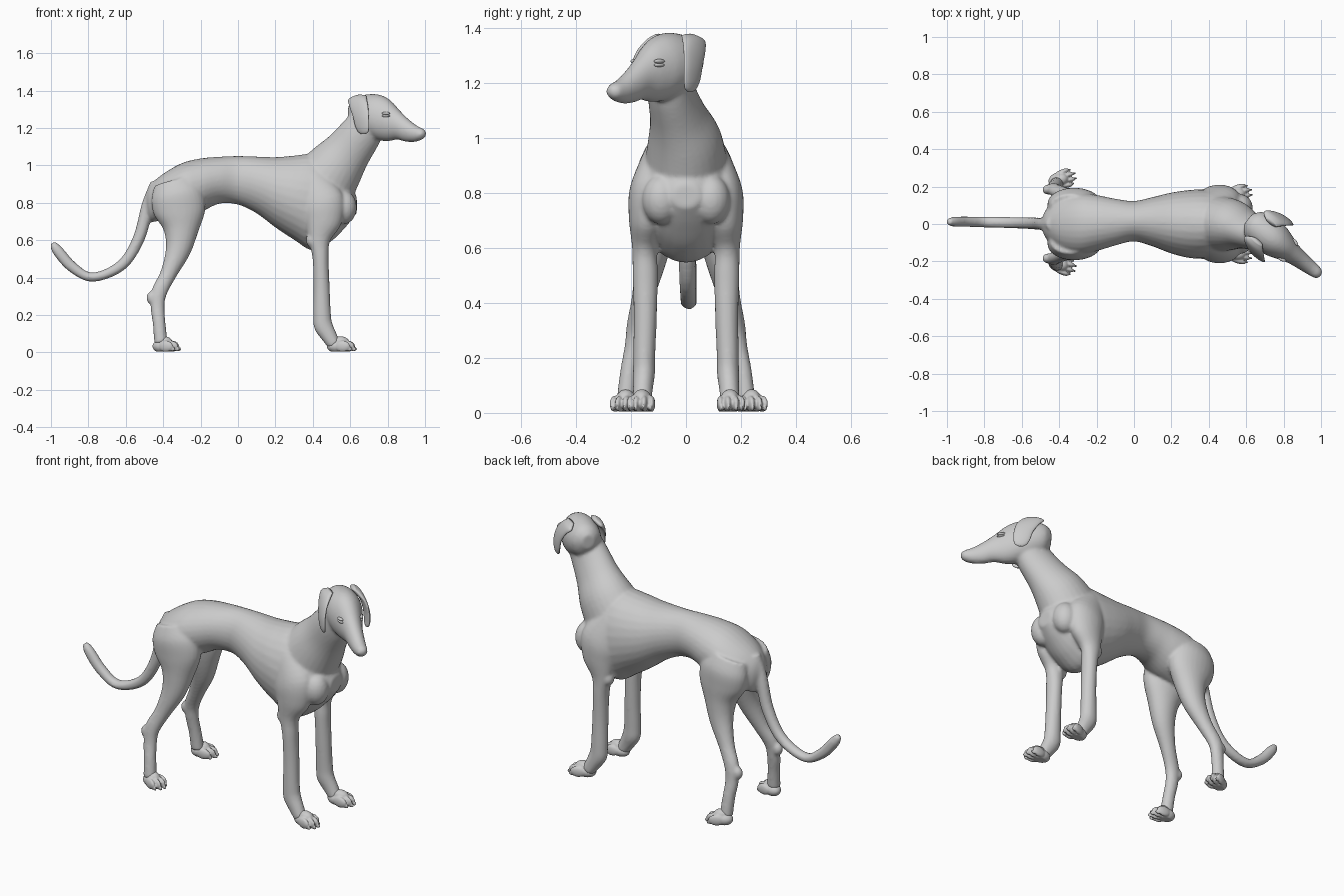
import bpy, bmesh, math
from mathutils import Vector, Matrix

V = Vector


def catmull(a, b, c, d, t):
    return 0.5 * (2 * b + (c - a) * t + (2 * a - 5 * b + 4 * c - d) * t * t
                  + (3 * b - a - 3 * c + d) * t ** 3)


def loft(bm, rings, sides=28, sub=5):
    """Skin rings (centre, side vector, up vector), smoothed along the length."""
    dense = []
    n = len(rings)
    for i in range(n - 1):
        q = [rings[max(0, min(n - 1, i + k))] for k in (-1, 0, 1, 2)]
        for s in range(sub):
            dense.append([catmull(*(r[j] for r in q), s / sub) for j in range(3)])
    dense.append(rings[-1])
    loops = []
    for c, u, v in dense:
        loops.append([bm.verts.new(c + u * math.cos(a) + v * math.sin(a))
                      for a in (2 * math.pi * k / sides for k in range(sides))])
    faces = []
    for p, q in zip(loops, loops[1:]):
        for k in range(sides):
            m = (k + 1) % sides
            faces.append(bm.faces.new((p[k], p[m], q[m], q[k])))
    faces += [bm.faces.new(loops[0]), bm.faces.new(loops[-1])]
    bmesh.ops.recalc_face_normals(bm, faces=faces)


def tube(bm, pts, flip=1):
    """Loft along a path of (x, y, z, lateral radius, in-plane radius)."""
    rings = []
    for i, (x, y, z, a, b) in enumerate(pts):
        p, q = pts[max(0, i - 1)], pts[min(len(pts) - 1, i + 1)]
        t = V((q[0] - p[0], (q[1] - p[1]) * flip, q[2] - p[2])).normalized()
        side = V((0, 1, 0))
        side = (side - t * side.dot(t)).normalized()
        rings.append((V((x, y * flip, z)), side * a, t.cross(side) * b))
    loft(bm, rings)


def blob(bm, loc, radii, yaw=0):
    m = Matrix.Translation(loc) @ Matrix.Rotation(yaw, 4, 'Z') @ Matrix.Diagonal((*radii, 1))
    bmesh.ops.create_uvsphere(bm, u_segments=20, v_segments=12, radius=1, matrix=m)


def finish(name, bm, voxel=0, smooth=0, floor=False):
    me = bpy.data.meshes.new(name)
    bm.to_mesh(me)
    bm.free()
    ob = bpy.data.objects.new(name, me)
    bpy.context.collection.objects.link(ob)
    bpy.ops.object.select_all(action='DESELECT')
    ob.select_set(True)
    bpy.context.view_layer.objects.active = ob
    if voxel:
        r = ob.modifiers.new("fuse", 'REMESH')
        r.mode, r.voxel_size = 'VOXEL', voxel
        bpy.ops.object.modifier_apply(modifier=r.name)
    if smooth:
        s = ob.modifiers.new("relax", 'SMOOTH')
        s.factor, s.iterations = 0.5, smooth
        bpy.ops.object.modifier_apply(modifier=s.name)
    if floor:
        for v in ob.data.vertices:
            v.co.z = max(v.co.z, 0.005)
    bpy.ops.object.shade_smooth()
    return ob


# head frame: turned towards -y
D, P, SKULL = V((0.79, -0.61, 0)), V((0.61, 0.79, 0)), V((0.68, -0.03, 0))


def head(s, p, z):
    return SKULL + D * s + P * p + V((0, 0, z))


body = bmesh.new()

# torso: x, centre y, top, bottom, half width
torso = [(-.492, 0, .85, .77, .03), (-.465, 0, .90, .70, .085), (-.40, 0, .955, .71, .14),
         (-.30, 0, 1.012, .72, .165), (-.20, .005, 1.037, .75, .15), (-.10, .01, 1.046, .795, .125),
         (0, .015, 1.05, .79, .108), (.10, .012, 1.047, .743, .132), (.20, .005, 1.044, .668, .163),
         (.30, 0, 1.052, .602, .182), (.40, 0, 1.06, .545, .185), (.50, 0, 1.02, .595, .165),
         (.58, 0, .93, .675, .12), (.635, 0, .83, .745, .05)]
loft(body, [(V((x, y, (t + b) / 2)), V((0, w, 0)), V((0, 0, (t - b) / 2)))
            for x, y, t, b, w in torso])

# neck
tube(body, [(.42, 0, .85, .16, .19), (.52, -.005, .99, .135, .155), (.59, -.03, 1.08, .103, .127),
            (.66, -.055, 1.175, .086, .112), (.715, -.065, 1.26, .08, .095)])

# skull and muzzle: distance along head, top, bottom, half width
skull = [(-.09, 1.33, 1.25, .035), (-.05, 1.365, 1.19, .08), (.03, 1.381, 1.15, .098),
         (.10, 1.376, 1.133, .092), (.16, 1.348, 1.13, .073), (.22, 1.298, 1.138, .054),
         (.28, 1.252, 1.126, .045), (.34, 1.215, 1.126, .038), (.385, 1.197, 1.14, .03),
         (.403, 1.182, 1.158, .014)]
loft(body, [(head(s, 0, (t + b) / 2), P * w, V((0, 0, (t - b) / 2))) for s, t, b, w in skull])

# tail
tube(body, [(-.43, 0, .90, .04, .04), (-.482, 0, .785, .034, .034), (-.53, .003, .61, .032, .032),
            (-.622, .006, .467, .03, .029), (-.775, .01, .402, .029, .025),
            (-.885, .012, .456, .028, .029), (-.965, .012, .545, .026, .029),
            (-.992, .012, .585, .014, .015)])

for side in (1, -1):
    # front leg with shoulder
    tube(body, [(.38, .10, .92, .06, .09), (.45, .13, .80, .076, .12), (.455, .142, .70, .066, .10),
                (.435, .15, .60, .046, .058), (.442, .148, .50, .046, .043),
                (.447, .148, .35, .042, .043), (.45, .152, .20, .04, .047),
                (.457, .153, .14, .04, .05), (.488, .157, .085, .036, .042),
                (.515, .159, .04, .034, .035)], side)
    blob(body, V((.565, .09 * side, .775)), (.07, .07, .09))
    blob(body, V((.395, .15 * side, .60)), (.032, .035, .04))
    # hind leg with thigh
    tube(body, [(-.34, .09, .91, .07, .11), (-.325, .105, .84, .086, .14),
                (-.312, .107, .75, .085, .138), (-.305, .115, .65, .072, .093),
                (-.322, .132, .54, .056, .066), (-.372, .157, .42, .04, .044),
                (-.422, .182, .32, .033, .042), (-.43, .192, .24, .031, .037),
                (-.421, .207, .15, .032, .034), (-.412, .218, .05, .034, .036)], side)
    blob(body, V((-.46, .184 * side, .292)), (.03, .027, .037))
finish("hound_body", body, voxel=0.009, smooth=4)


# paws: pad plus four toes
def paw(name, x, y, yaw, length):
    bm = bmesh.new()
    rot = Matrix.Rotation(yaw, 3, 'Z')

    def at(dx, dy, z):
        return V((x, y, 0)) + rot @ V((dx, dy, z))
    blob(bm, at(-.015, 0, .033), (length, .04, .036), yaw)
    blob(bm, at(0, 0, .052), (length * .8, .033, .034), yaw)
    for dy, dx in ((-.036, .015), (-.013, .035), (.013, .035), (.036, .015)):
        blob(bm, at(dx, dy, .033), (.042, .0145, .03), yaw + dy * 4)
        blob(bm, at(dx + .036, dy * 1.05, .018), (.017, .006, .012), yaw)
    finish(name, bm, voxel=0.005, smooth=1, floor=True)


for side, label in ((1, "far"), (-1, "near")):
    paw("front_paw_" + label, .548, .16 * side, .12 * side, .06)
    paw("hind_paw_" + label, -.392, .228 * side + .01, .25 * side, .052)

    # hanging ear: distance along head, offset, height, half width, thickness
    bm = bmesh.new()
    ear = [(.02, .062, 1.372, .035, .01), (.015, .085, 1.35, .062, .016),
           (.04, .108, 1.315, .062, .015), (.065, .122, 1.26, .053, .013),
           (.075, .124, 1.21, .046, .012), (.08, .121, 1.18, .034, .01),
           (.08, .119, 1.167, .014, .005)]
    loft(bm, [(head(s, p * side, z), D * w, (P * side + V((0, 0, .6 if i < 2 else 0))) * t)
              for i, (s, p, z, w, t) in enumerate(ear)])
    finish("ear_" + label, bm)

    # closed eye: brow and lower lid
    bm = bmesh.new()
    for dz, r in ((.01, .008), (-.004, .007)):
        blob(bm, head(.185, .058 * side, 1.268 + dz), (.024, .010, r), math.atan2(-.61, .79) - .25 * side)
    finish("eyelids_" + label, bm)
